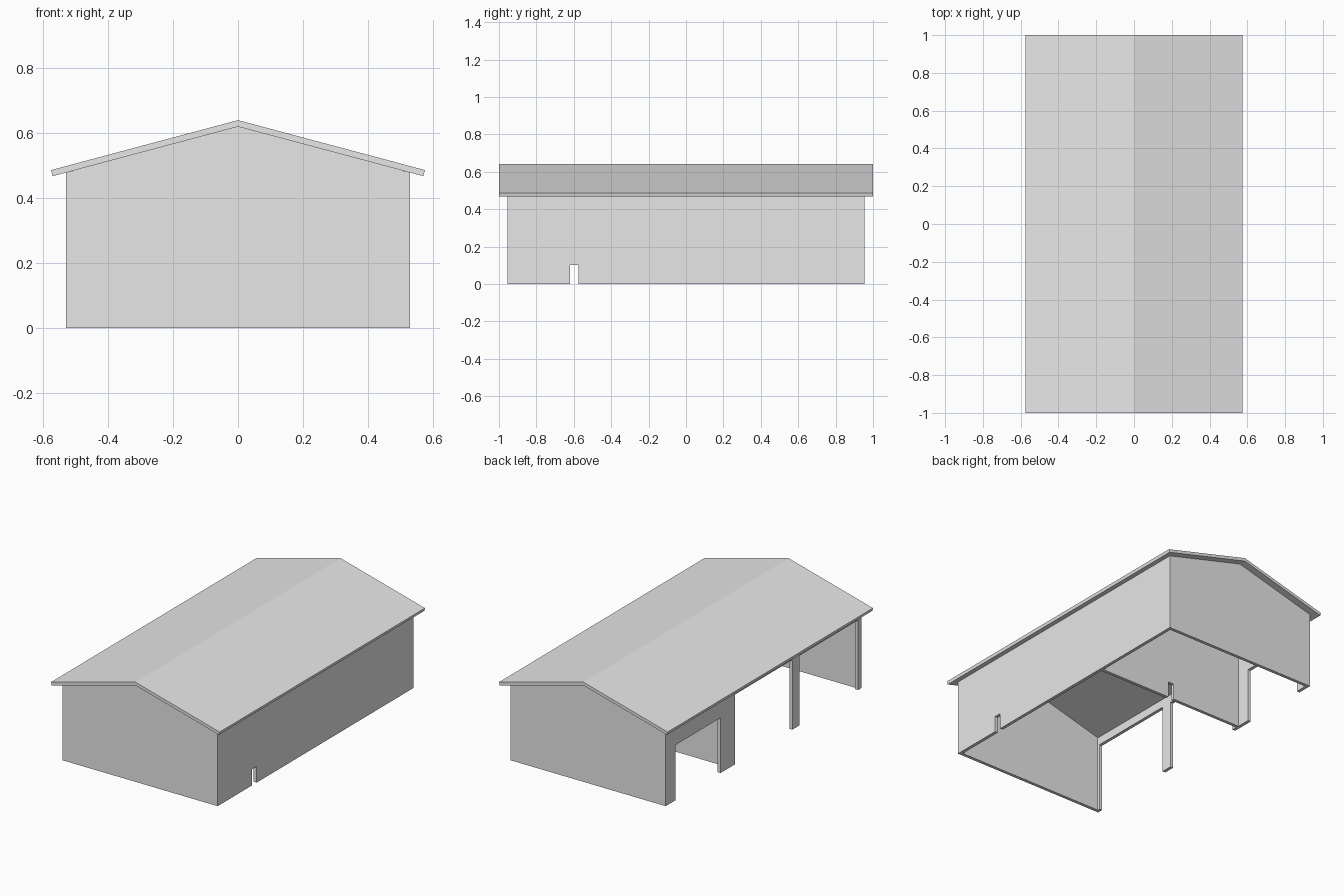
import bpy, bmesh

cube = bpy.data.objects.get("Cube")
if cube:
    bpy.data.objects.remove(cube, do_unlink=True)

# One plain grey for the whole building
grey = bpy.data.materials.new("light_grey")
grey.use_nodes = True
grey.diffuse_color = (0.8, 0.8, 0.8, 1)
grey.node_tree.nodes["Principled BSDF"].inputs["Base Color"].default_value = (0.8, 0.8, 0.8, 1)

HALF_X, HALF_Y = 0.53, 0.955
THICK = 0.02
RIDGE, SLOPE = 0.62, 0.267          # underside of the roof


def underside(x):
    return RIDGE - SLOPE * abs(x)


def prism(name, outline, axis, start, end):
    """Extrude a flat outline along x (outline is y, z) or y (outline is x, z)."""
    bm = bmesh.new()
    place = (lambda u, z, d: (d, u, z)) if axis == "x" else (lambda u, z, d: (u, d, z))
    face = bm.faces.new([bm.verts.new(place(u, z, start)) for u, z in outline])
    grown = bmesh.ops.extrude_face_region(bm, geom=[face], use_keep_orig=True)
    step = place(0, 0, end - start)
    bmesh.ops.translate(bm, vec=step,
                        verts=[v for v in grown["geom"] if isinstance(v, bmesh.types.BMVert)])
    bmesh.ops.recalc_face_normals(bm, faces=bm.faces)
    mesh = bpy.data.meshes.new(name)
    bm.to_mesh(mesh)
    bm.free()
    mesh.materials.append(grey)
    obj = bpy.data.objects.new(name, mesh)
    bpy.context.collection.objects.link(obj)
    return obj


def notched_base(half, openings):
    """Bottom edge from -half to half, stepping up round each opening."""
    points = [(-half, 0)]
    for a, b, height in openings:
        points += [(a, 0), (a, height), (b, height), (b, 0)]
    return points + [(half, 0)]


# Long side walls: a small door on one, three wide bays on the other
top = underside(HALF_X) + 0.003
cap = [(HALF_Y, top), (-HALF_Y, top)]
door_side = [(-0.62, -0.575, 0.10)]
bay_side = [(-0.92, -0.35, 0.43), (-0.28, 0.28, 0.43), (0.42, 0.86, 0.34)]
prism("left_wall", notched_base(HALF_Y, door_side) + cap, "x", HALF_X - THICK, HALF_X)
prism("right_wall", notched_base(HALF_Y, bay_side) + cap, "x", -HALF_X, THICK - HALF_X)

# Gable end walls and the inner partition with its small door
inner = HALF_X - THICK
gable_cap = [(inner, underside(inner)), (0, RIDGE), (-inner, underside(inner))]
gable = notched_base(inner, []) + gable_cap
prism("front_wall", gable, "y", -HALF_Y, THICK - HALF_Y)
prism("back_wall", gable, "y", HALF_Y - THICK, HALF_Y)
prism("partition_wall", notched_base(inner, [(-0.02, 0.02, 0.10)]) + gable_cap,
      "y", 0.313, 0.313 + THICK)

# Two roof slabs meeting at the ridge, overhanging all round
for side, name in ((1, "left_roof"), (-1, "right_roof")):
    slab = [(0, RIDGE), (side * 0.57, underside(0.57)),
            (side * 0.575, underside(0.575) + THICK), (0, RIDGE + THICK)]
    prism(name, slab, "y", -1, 1)
